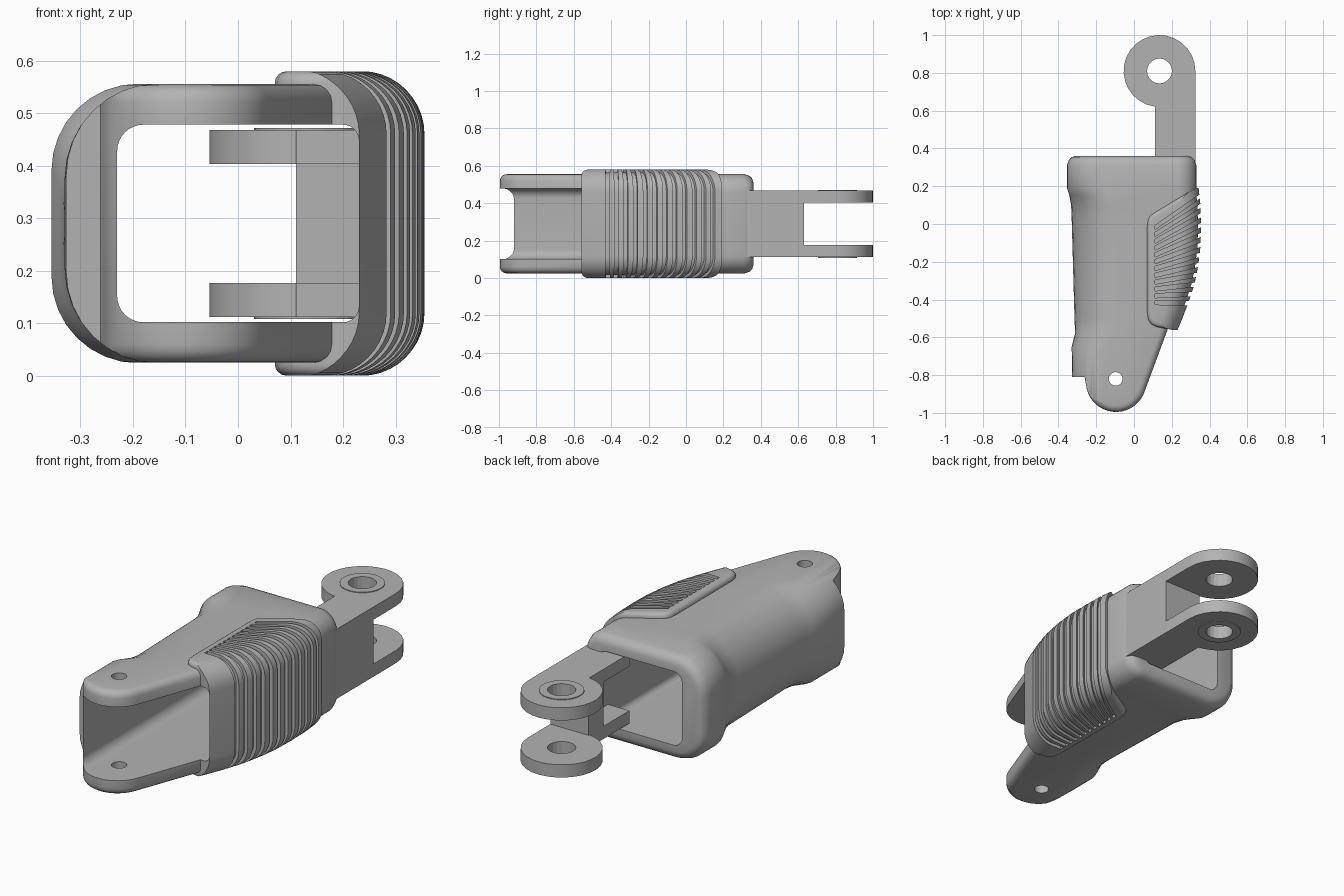
import bpy, bmesh, math

if "Cube" in bpy.data.objects:
    bpy.data.objects.remove(bpy.data.objects["Cube"])

grey = bpy.data.materials.new("light grey")
grey.diffuse_color = (0.45, 0.45, 0.45, 1)
grey.use_nodes = True
grey.node_tree.nodes["Principled BSDF"].inputs["Base Color"].default_value = grey.diffuse_color


def make(name, bm):
    bmesh.ops.recalc_face_normals(bm, faces=bm.faces)
    me = bpy.data.meshes.new(name)
    bm.to_mesh(me)
    bm.free()
    me.materials.append(grey)
    ob = bpy.data.objects.new(name, me)
    bpy.context.collection.objects.link(ob)
    return ob


def loft(name, stations, seg=8):
    """Rounded-rectangle sections along y: (y, xl, xr, z0, z1, left radius, right radius)."""
    bm = bmesh.new()
    rings = []
    for y, xl, xr, z0, z1, rl, rr in stations:
        ring = []
        corners = [(xr - rr, z1 - rr, rr, 0), (xl + rl, z1 - rl, rl, 90),
                   (xl + rl, z0 + rl, rl, 180), (xr - rr, z0 + rr, rr, 270)]
        for cx, cz, r, a0 in corners:
            for i in range(seg + 1):
                a = math.radians(a0 + 90 * i / seg)
                ring.append(bm.verts.new((cx + r * math.cos(a), y, cz + r * math.sin(a))))
        rings.append(ring)
    n = len(rings[0])
    for a, b in zip(rings, rings[1:]):
        for i in range(n):
            bm.faces.new((a[i], a[(i + 1) % n], b[(i + 1) % n], b[i]))
    bm.faces.new(rings[0])
    bm.faces.new(rings[-1])
    return make(name, bm)


def prism(name, outlines, z0, z1, bevel=0):
    """Outlines in the top view pulled up from z0 to z1, rims optionally rounded."""
    bm = bmesh.new()
    for pts in outlines:
        lo = [bm.verts.new((x, y, z0)) for x, y in pts]
        hi = [bm.verts.new((x, y, z1)) for x, y in pts]
        bm.faces.new(lo)
        bm.faces.new(hi)
        for i in range(len(pts)):
            j = (i + 1) % len(pts)
            bm.faces.new((lo[i], lo[j], hi[j], hi[i]))
    bmesh.ops.recalc_face_normals(bm, faces=bm.faces)
    if bevel:
        rim = [e for e in bm.edges if abs(e.verts[0].co.z - e.verts[1].co.z) < 1e-6]
        bmesh.ops.bevel(bm, geom=rim, offset=bevel, segments=4, profile=0.5, affect='EDGES')
    return make(name, bm)


def arc(cx, cy, r, a0, a1, n):
    angles = [math.radians(a0 + (a1 - a0) * i / n) for i in range(n + 1)]
    return [(cx + r * math.cos(a), cy + r * math.sin(a)) for a in angles]


def circle(cx, cy, r, n):
    return arc(cx, cy, r, 0, 360, n)[:-1]


def cut(ob, tool, op='DIFFERENCE', keep=False):
    m = ob.modifiers.new("cut", 'BOOLEAN')
    m.operation, m.object, m.solver = op, tool, 'EXACT'
    bpy.context.view_layer.objects.active = ob
    bpy.ops.object.modifier_apply(modifier=m.name)
    if not keep:
        bpy.data.objects.remove(tool)


def smooth(ob, angle=35):
    bpy.ops.object.select_all(action='DESELECT')
    ob.select_set(True)
    bpy.context.view_layer.objects.active = ob
    bpy.ops.object.shade_smooth_by_angle(angle=math.radians(angle))


def hollow():
    return loft("cavity_cutter", [(y, -0.23, 0.23, 0.102, 0.478, 0.05, 0.03) for y in (-1.2, 0.6)])


# Sleeve: collar at the back, softer recessed left corners in the middle
sections = [(0.36, 0.045, -0.355, 0.13), (0.354, 0.025, -0.355, 0.145), (0.34, 0.01, -0.355, 0.16),
            (0.31, 0, -0.355, 0.165), (0.19, 0, -0.355, 0.165), (0.15, 0, -0.342, 0.19),
            (0.10, 0, -0.333, 0.22), (0.03, 0, -0.33, 0.245), (-0.50, 0, -0.315, 0.245),
            (-0.58, 0, -0.312, 0.22), (-0.65, 0, -0.33, 0.18), (-1.1, 0, -0.322, 0.165)]
body = loft("sleeve", [(y, xl + d, 0.33 - d, 0.024 + d, 0.556 - d, r, 0.1 - d)
                       for y, d, xl, r in sections])
side = ([(-0.5, 0.6), (-0.5, -0.81), (-0.262, -0.81)]
        + arc(-0.095, -0.835, 0.16, 185, 341, 18) + [(0.57, 0.5), (0.57, 0.6)])
cut(body, prism("side_cutter", [side], 0.025, 0.555, 0.035), 'INTERSECT')
cut(body, hollow())
cut(body, prism("pin_cutter", [circle(-0.097, -0.82, 0.036, 20)], -0.2, 0.8))
smooth(body)

# Grip pad wrapped round the right side
right = [(0.3, 0.335), (0.19, 0.342), (0.1, 0.352), (-0.02, 0.355), (-0.12, 0.352), (-0.22, 0.34),
         (-0.32, 0.32), (-0.42, 0.287), (-0.52, 0.248), (-0.7, 0.17)]


def pad_shell(name, d):
    return loft(name, [(y, -0.2, x - d, d, 0.58 - d, 0.03, 0.12 - d) for y, x in right], 10)


pad = pad_shell("grip_pad", 0)
outline = [(0.07, -0.01), (0.074, 0.02), (0.085, 0.042), (0.105, 0.058), (0.30, 0.175),
           (0.33, 0.19), (0.5, 0.19), (0.5, -0.56), (0.2, -0.56), (0.12, -0.545),
           (0.09, -0.53), (0.075, -0.505), (0.07, -0.47)]
cut(pad, prism("pad_cutter", [outline], 0.0005, 0.5795, 0.022), 'INTERSECT')
cut(pad, hollow())

# Fanned grooves that leave the ribs
slots = []
for i in range(12):
    yl, yr = -0.02 - 0.036 * i, 0.14 - 0.051 * i
    ye = yl + (yr - yl) * 0.34 / 0.23
    w = 0.011
    slots.append([(0.11, yl - w), (0.45, ye - w), (0.45, ye + w), (0.11, yl + w)])
grooves = prism("groove_cutter", slots, -0.2, 0.8)
cut(grooves, pad_shell("pad_core", 0.016))
cut(pad, grooves)
smooth(pad)

# Forked arm: web, closing block and two eye plates with low bosses
eye = (0.135, 0.81)
plate = [(0.325, 0.30)] + arc(*eye, 0.19, 0, 262.4, 20) + [(0.11, 0.30)]
arm = prism("fork_arm", [[(0.23, 0.30), (0.325, 0.30), (0.325, 0.63), (0.11, 0.63),
                          (0.11, 0.51), (0.23, 0.51)]], 0.112, 0.468)
for z0, z1, b0, b1 in ((0.112, 0.177, 0.108, 0.15), (0.403, 0.468, 0.43, 0.472)):
    cut(arm, prism("eye_plate", [plate], z0, z1), 'UNION')
    cut(arm, prism("eye_boss", [circle(*eye, 0.105, 24)], b0, b1), 'UNION')
cut(arm, prism("eye_cutter", [circle(*eye, 0.066, 20)], -0.2, 0.8))
smooth(arm, 15)
